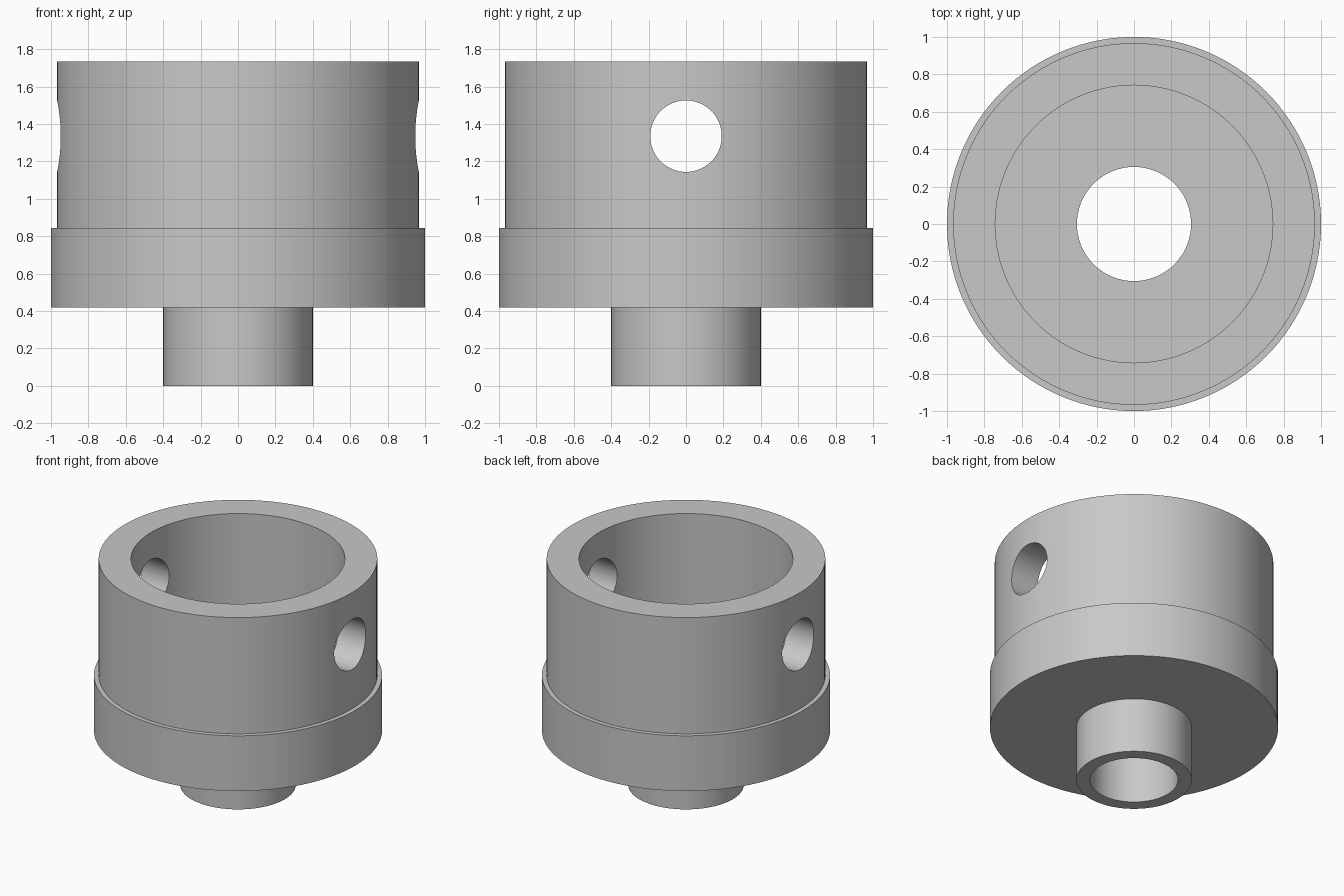
import bpy, bmesh, math
from mathutils import Matrix

SEGMENTS = 128

cube = bpy.data.objects.get("Cube")
if cube:
    bpy.data.objects.remove(cube, do_unlink=True)

# Single plain grey
grey = bpy.data.materials.new("plain_grey")
grey.use_nodes = True
colour = (0.58, 0.58, 0.58, 1)
grey.diffuse_color = colour
grey.node_tree.nodes["Principled BSDF"].inputs["Base Color"].default_value = colour


def new_object(name, bm):
    bmesh.ops.recalc_face_normals(bm, faces=bm.faces)
    mesh = bpy.data.meshes.new(name)
    bm.to_mesh(mesh)
    bm.free()
    mesh.materials.append(grey)
    obj = bpy.data.objects.new(name, mesh)
    bpy.context.collection.objects.link(obj)
    return obj


def lathe(name, profile):
    """Revolve a closed (radius, height) profile around z."""
    bm = bmesh.new()
    rings = []
    for i in range(SEGMENTS):
        a = 2 * math.pi * i / SEGMENTS
        rings.append([bm.verts.new((r * math.cos(a), r * math.sin(a), z))
                      for r, z in profile])
    for i, ring in enumerate(rings):
        following = rings[(i + 1) % SEGMENTS]
        for j in range(len(profile)):
            k = (j + 1) % len(profile)
            bm.faces.new((ring[j], following[j], following[k], ring[k]))
    return new_object(name, bm)


# Hollow spigot, flange and cup turned as one solid
bore, spigot, flange, cup, cavity = 0.305, 0.4, 1.0, 0.967, 0.742
flange_base, flange_top, rim = 0.42, 0.843, 1.733
body = lathe("flanged_cup", [
    (bore, 0), (spigot, 0), (spigot, flange_base), (flange, flange_base),
    (flange, flange_top), (cup, flange_top), (cup, rim),
    (cavity, rim), (cavity, flange_top), (bore, flange_top)])

# Cross hole through both side walls
bm = bmesh.new()
bmesh.ops.create_cone(bm, cap_ends=True, segments=64, radius1=0.191, radius2=0.191,
                      depth=2.4, matrix=Matrix.Translation((0, 0, 1.335))
                      @ Matrix.Rotation(math.pi / 2, 4, "Y"))
drill = new_object("cross_hole_cutter", bm)
drill.hide_render = True

cut = body.modifiers.new("cross_hole", "BOOLEAN")
cut.operation = "DIFFERENCE"
cut.solver = "EXACT"
cut.object = drill

bpy.ops.object.select_all(action="DESELECT")
body.select_set(True)
bpy.context.view_layer.objects.active = body
bpy.ops.object.modifier_apply(modifier=cut.name)
bpy.data.objects.remove(drill, do_unlink=True)
bpy.ops.object.shade_smooth_by_angle(angle=math.radians(30))
